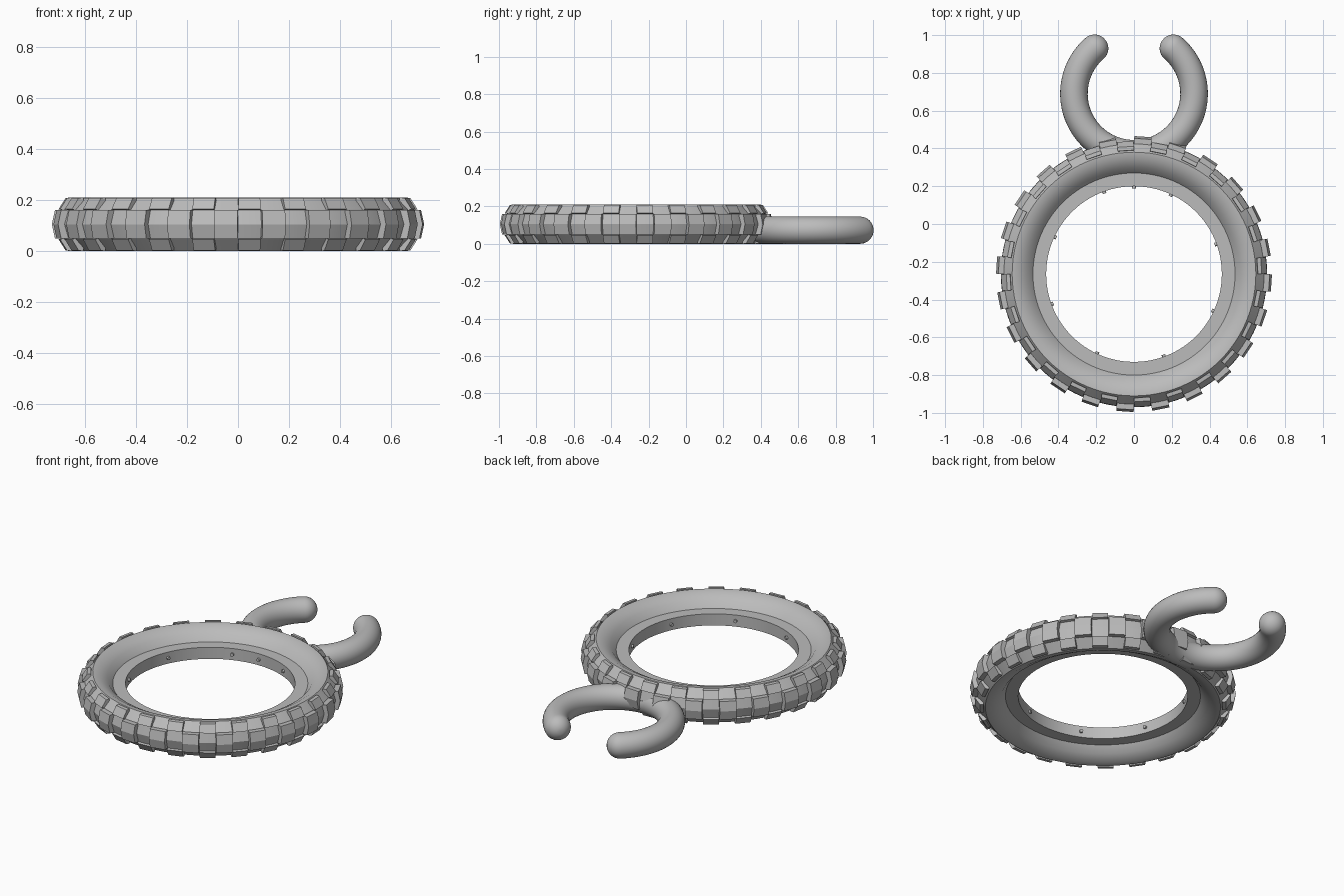
import bpy, bmesh, math
from mathutils import Matrix, Vector

old = bpy.data.objects.get("Cube")
if old:
    bpy.data.objects.remove(old, do_unlink=True)

TYRE = Vector((0, -0.265, 0))   # wheel centre
MID = 0.105                     # half the wheel height
HOOK = Vector((0, 0.69, 0.073)) # centre of the open ring

grey = bpy.data.materials.new("plain grey")
grey.use_nodes = True
grey.diffuse_color = (0.5, 0.5, 0.5, 1)
grey.node_tree.nodes["Principled BSDF"].inputs["Base Color"].default_value = (0.5, 0.5, 0.5, 1)


def finish(name, bm, smooth=None):
    bmesh.ops.recalc_face_normals(bm, faces=bm.faces)
    mesh = bpy.data.meshes.new(name)
    bm.to_mesh(mesh)
    bm.free()
    mesh.materials.append(grey)
    obj = bpy.data.objects.new(name, mesh)
    bpy.context.collection.objects.link(obj)
    if smooth:
        bpy.ops.object.select_all(action='DESELECT')
        obj.select_set(True)
        bpy.context.view_layer.objects.active = obj
        bpy.ops.object.shade_smooth_by_angle(angle=math.radians(smooth))
    return obj


def lathe(name, profile, steps, smooth):
    """Revolve a closed (radius, z) profile around the wheel axis."""
    bm = bmesh.new()
    rings = []
    for i in range(steps):
        a = math.tau * i / steps
        rings.append([bm.verts.new(TYRE + Vector((r * math.cos(a), r * math.sin(a), z)))
                      for r, z in profile])
    n = len(profile)
    for i in range(steps):
        p, q = rings[i], rings[(i + 1) % steps]
        for j in range(n):
            k = (j + 1) % n
            bm.faces.new((p[j], q[j], q[k], p[k]))
    return finish(name, bm, smooth)


def blocks(name, section, half_width, first, count=24):
    """Extrude a (radius, z) section sideways and repeat it around the wheel."""
    bm = bmesh.new()
    n = len(section)
    for i in range(count):
        spin = Matrix.Rotation(math.radians(first + i * 360 / count), 3, 'Z')
        a, b = [[bm.verts.new(TYRE + spin @ Vector((r, s * half_width, z))) for r, z in section]
                for s in (-1, 1)]
        bm.faces.new(a)
        bm.faces.new(b[::-1])
        for j in range(n):
            k = (j + 1) % n
            bm.faces.new((a[j], b[j], b[k], a[k]))
    return finish(name, bm)


def flip(points):
    return [(r, 2 * MID - z) for r, z in reversed(points)]


# Tyre carcass with rim ledge, mirrored about its middle plane
upper = [(0.465, 0.14), (0.535, 0.14), (0.565, 0.178), (0.615, 0.206),
         (0.645, 0.209), (0.688, 0.163)]
lathe("tyre_and_rim", upper + [(0.705, MID)] + flip(upper), 96, 25)

# Tread: centre blocks alternate with shoulder blocks
blocks("centre_tread", [(0.67, 0.05), (0.717, 0.05), (0.729, MID), (0.717, 0.16), (0.67, 0.16)],
       0.046, -3.75)
shoulder = [(0.65, 0.17), (0.655, 0.21), (0.675, 0.208), (0.703, 0.164), (0.68, 0.158)]
blocks("upper_shoulder_tread", shoulder, 0.043, 3.75)
blocks("lower_shoulder_tread", flip(shoulder), 0.043, 3.75)

# Small pegs on the inner rim wall
bm = bmesh.new()
for angle in [90] + [20 + 45 * i for i in range(8)]:
    spin = Matrix.Rotation(math.radians(angle), 4, 'Z')
    place = Matrix.Translation(TYRE) @ spin @ Matrix.Translation((0.464, 0, MID))
    bmesh.ops.create_cone(bm, cap_ends=True, segments=12, radius1=0.01, radius2=0.01, depth=0.02,
                          matrix=place @ Matrix.Rotation(math.pi / 2, 4, 'Y'))
finish("rim_pegs", bm, 40)

# Open ring with rounded ends: sweep a circle whose size shrinks at both ends
TUBE, RADIUS, SIDES = 0.073, 0.318, 32
start, end = math.radians(131), math.radians(409)
stations = [(start + (end - start) * i / 72, 0, TUBE) for i in range(73)]
caps = [math.radians(t) for t in range(10, 90, 10)]
head = [(start, -TUBE * math.sin(t), TUBE * math.cos(t)) for t in reversed(caps)]
tail = [(end, TUBE * math.sin(t), TUBE * math.cos(t)) for t in caps]
bm = bmesh.new()
loops = []
for a, shift, size in head + stations + tail:
    out = Vector((math.cos(a), math.sin(a), 0))
    along = Vector((-math.sin(a), math.cos(a), 0))
    loop = []
    for j in range(SIDES):
        b = math.tau * j / SIDES
        loop.append(bm.verts.new(HOOK + out * (RADIUS + size * math.cos(b)) + along * shift
                                 + Vector((0, 0, size * math.sin(b)))))
    loops.append(loop)
for p, q in zip(loops, loops[1:]):
    for j in range(SIDES):
        k = (j + 1) % SIDES
        bm.faces.new((p[j], p[k], q[k], q[j]))
bm.faces.new(loops[0])
bm.faces.new(loops[-1][::-1])
finish("open_hanger_ring", bm, 40)
